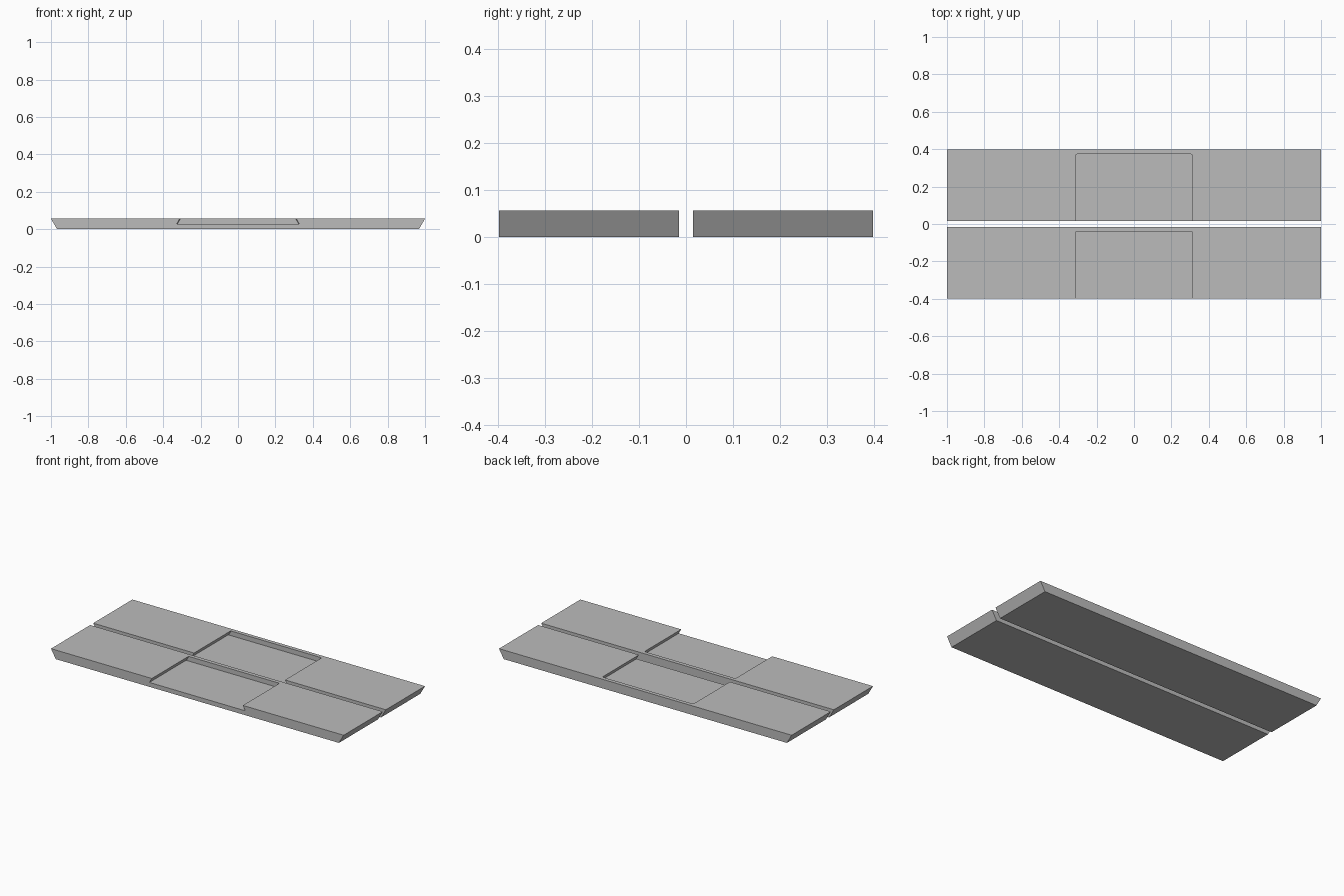
import bpy, bmesh

if "Cube" in bpy.data.objects:
    bpy.data.objects.remove(bpy.data.objects["Cube"])

LENGTH, HEIGHT = 1.0, 0.056      # half length at the top, thickness
SLOPE = 0.577                    # undercut of the ends and pocket walls
Y_IN, Y_OUT = 0.015, 0.397       # inner and outer edge of a plank
FLOOR, LIP, ROUND = 0.027, 0.024, 0.007

grey = bpy.data.materials.new("light_grey")
grey.diffuse_color = (0.5, 0.5, 0.5, 1)
grey.use_nodes = True
grey.node_tree.nodes["Principled BSDF"].inputs["Base Color"].default_value = grey.diffuse_color


def loft(name, bottom, z0, top, z1):
    """Solid between two matching outlines at heights z0 and z1."""
    bm = bmesh.new()
    low = [bm.verts.new((x, y, z0)) for x, y in bottom]
    high = [bm.verts.new((x, y, z1)) for x, y in top]
    bm.faces.new(low[::-1])
    bm.faces.new(high)
    n = len(low)
    for i in range(n):
        j = (i + 1) % n
        bm.faces.new((low[i], low[j], high[j], high[i]))
    bmesh.ops.recalc_face_normals(bm, faces=bm.faces)
    mesh = bpy.data.meshes.new(name)
    bm.to_mesh(mesh)
    bm.free()
    mesh.materials.append(grey)
    obj = bpy.data.objects.new(name, mesh)
    bpy.context.collection.objects.link(obj)
    return obj


def rectangle(hx, y0, y1):
    return [(-hx, y0), (hx, y0), (hx, y1), (-hx, y1)]


def pocket(hx, y0, y1):
    """Rectangle with small clipped corners at the back."""
    r = ROUND
    return [(-hx, y0), (hx, y0), (hx, y1 - r), (hx - r * 0.3, y1 - r * 0.3), (hx - r, y1),
            (-hx + r, y1), (-hx + r * 0.3, y1 - r * 0.3), (-hx, y1 - r)]


def plank(name, y0, y1):
    # bevelled plank, narrower underneath
    body = loft(name, rectangle(LENGTH - HEIGHT * SLOPE, y0, y1), 0,
                rectangle(LENGTH, y0, y1), HEIGHT)
    # dovetail pocket, open at the front
    z1 = HEIGHT + 0.02
    wide = 0.311 + (HEIGHT - FLOOR) * SLOPE
    narrow = wide - (z1 - FLOOR) * SLOPE
    cutter = loft(name + "_cutter", pocket(wide, y0 - 0.05, y1 - LIP), FLOOR,
                  pocket(narrow, y0 - 0.05, y1 - LIP), z1)
    cutter.hide_render = True
    cut = body.modifiers.new("pocket", 'BOOLEAN')
    cut.operation, cut.solver, cut.object = 'DIFFERENCE', 'EXACT', cutter
    bpy.context.view_layer.objects.active = body
    bpy.ops.object.modifier_apply(modifier=cut.name)
    bpy.data.objects.remove(cutter)


plank("front_plank", -Y_OUT, -Y_IN)
plank("back_plank", Y_IN, Y_OUT)
